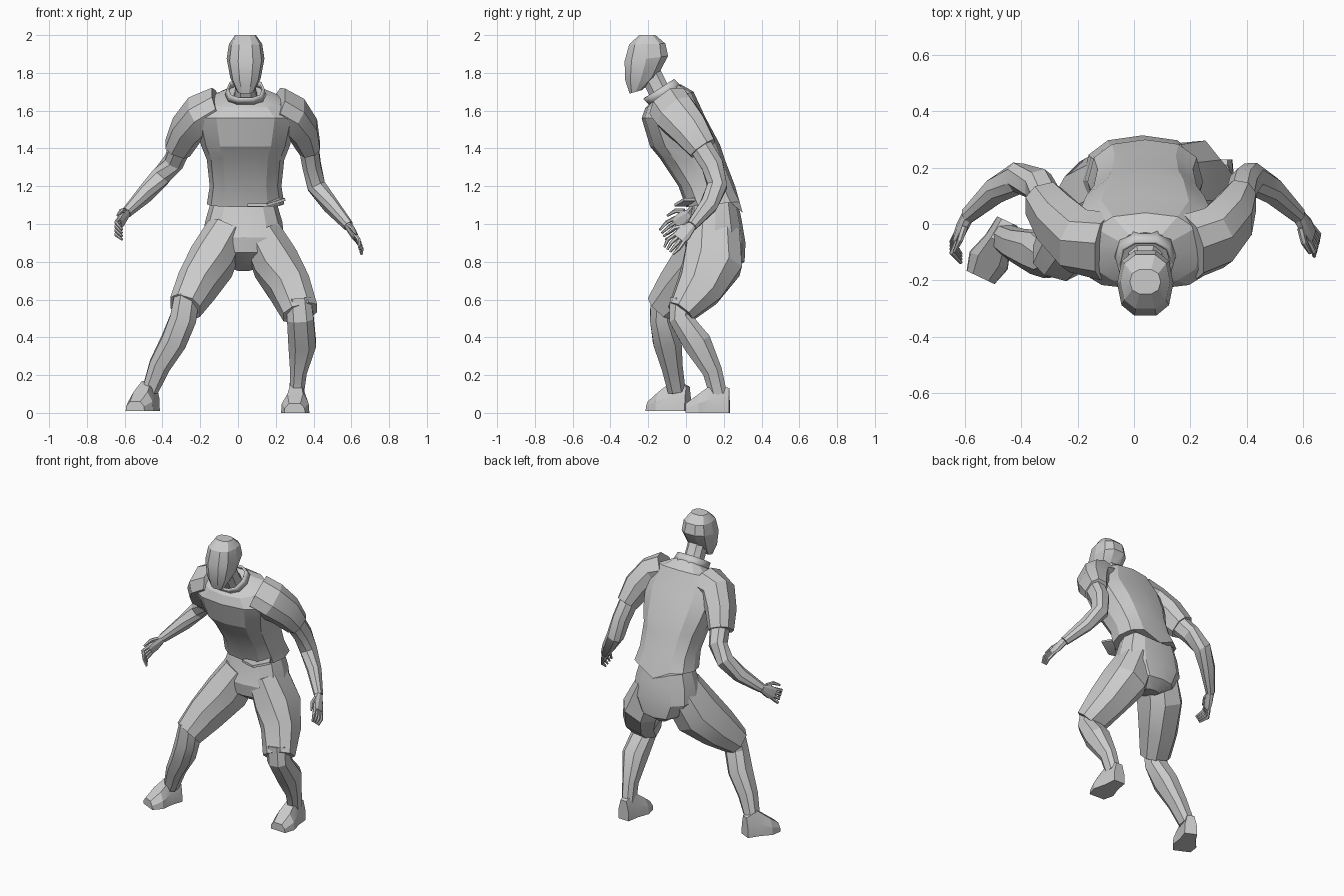
import bpy, bmesh, math
from mathutils import Vector

cube = bpy.data.objects.get("Cube")
if cube:
    bpy.data.objects.remove(cube, do_unlink=True)

grey = bpy.data.materials.new("plain_grey")
grey.use_nodes = True
grey.diffuse_color = (.6, .6, .6, 1)
grey.node_tree.nodes["Principled BSDF"].inputs["Base Color"].default_value = (.6, .6, .6, 1)

MIDDLE = .04  # the body leans slightly to its left


def loft(name, rings, caps=True, angle=22):
    """Skin a list of point rings into one object."""
    bm = bmesh.new()
    loops = [[bm.verts.new(p) for p in ring] for ring in rings]
    count = len(loops[0])
    for a, b in zip(loops, loops[1:]):
        for i in range(count):
            j = (i + 1) % count
            bm.faces.new((a[i], a[j], b[j], b[i]))
    if caps:
        bm.faces.new(loops[0])
        bm.faces.new(loops[-1])
    bmesh.ops.recalc_face_normals(bm, faces=bm.faces)
    mesh = bpy.data.meshes.new(name)
    bm.to_mesh(mesh)
    bm.free()
    mesh.materials.append(grey)
    obj = bpy.data.objects.new(name, mesh)
    bpy.context.collection.objects.link(obj)
    bpy.ops.object.select_all(action='DESELECT')
    obj.select_set(True)
    bpy.context.view_layer.objects.active = obj
    bpy.ops.object.shade_smooth_by_angle(angle=math.radians(angle))
    return obj


def oval(center, across, depth, sides, power=.8):
    """Slightly boxy oval spanned by two half-axis vectors."""
    ring = []
    for i in range(sides):
        a = math.tau * (i + .5 * (sides % 4 == 0 and sides < 10)) / sides
        c, s = math.cos(a), math.sin(a)
        c, s = (math.copysign(abs(k) ** power, k) for k in (c, s))
        ring.append(center + across * c + depth * s)
    return ring


def slab(half_width, front, back, sides=12, x=MIDDLE):
    """Oval section given by its front and back (y, z) points."""
    f, b = Vector((x, *front)), Vector((x, *back))
    return oval((f + b) / 2, Vector((half_width, 0, 0)), (b - f) / 2, sides)


def limb(name, path, sides=8, across=(1, 0, 0)):
    """Tube through (point, half width, half depth) stations."""
    pts = [Vector(p[0]) for p in path]
    rings = []
    for i, (_, w, d) in enumerate(path):
        t = (pts[min(i + 1, len(pts) - 1)] - pts[max(i - 1, 0)]).normalized()
        u = Vector(across)
        u = (u - t * u.dot(t)).normalized()
        rings.append(oval(pts[i], u * w, t.cross(u) * d, sides))
    return loft(name, rings)


def foot(name, heel, toe, lift):
    """Blunt shoe with a flat sole."""
    heel, toe = Vector((*heel, lift)), Vector((*toe, lift))
    side = (toe - heel).cross(Vector((0, 0, 1))).normalized()
    rings = []
    for t, w, h in ((0, .04, .13), (.35, .05, .16), (.7, .075, .1), (1, .055, .05)):
        profile = ((-1, 0), (1, 0), (.95, .5), (.55, 1), (-.55, 1), (-.95, .5))
        rings.append([heel.lerp(toe, t) + side * w * a + Vector((0, 0, h * b))
                      for a, b in profile])
    loft(name, rings)


def hand(side, wrist, knuckle, across, curl):
    """Flat palm, four curled fingers and a thumb."""
    w, k, u, c = (Vector(v) for v in (wrist, knuckle, across, curl))
    u.normalize()
    d = k - w
    limb(side + "_palm", [(w, .026, .022), (w + d * .6, .042, .02), (k, .04, .014)],
         across=u)
    for i in range(4):
        base = k + u * (i - 1.5) * .02
        limb(f"{side}_finger_{i + 1}",
             [(base - d * .1, .011, .011), (base + d * .4 + u * (i - 1.5) * .006, .01, .01),
              (base + d * .6 + c, .006, .006)], sides=6, across=u)
    base = w + d * .3 - u * .03
    limb(side + "_thumb", [(base, .014, .012), (base + d * .4 - u * .03, .012, .011),
                           (base + d * .9 - u * .035, .006, .006)], sides=6, across=u)


# Head and neck
loft("head", [slab(*r, sides=10) for r in (
    (.045, (-.30, 1.69), (-.23, 1.71)),
    (.08, (-.325, 1.76), (-.15, 1.78)),
    (.1, (-.33, 1.86), (-.09, 1.89)),
    (.088, (-.305, 1.95), (-.105, 1.955)),
    (.055, (-.25, 2), (-.16, 2)))])
limb("neck", [((MIDDLE, -.19, 1.8), .06, .06), ((MIDDLE, -.14, 1.7), .06, .06),
              ((MIDDLE, -.07, 1.6), .08, .07)])

# Shirt with a pointed tail at the back
shirt = [slab(*r) for r in (
    (.1, (-.19, 1.64), (-.03, 1.74)),
    (.2, (-.215, 1.615), (.04, 1.7)),
    (.27, (-.235, 1.56), (.1, 1.57)),
    (.235, (-.19, 1.41), (.18, 1.42)),
    (.205, (-.14, 1.35), (.21, 1.33)),
    (.19, (-.04, 1.2), (.26, 1.2)),
    (.205, (0, 1.09), (.3, 1.12)))]
max(shirt[-1], key=lambda p: p.y).z -= .06
loft("shirt", shirt)

# Open collar, lower at the throat
collar = loft("collar", [slab(.11, (-.2, 1.63), (-.02, 1.73), 10),
                         slab(.1, (-.23, 1.66), (-.06, 1.77), 10)], caps=False)
collar.modifiers.new("thickness", 'SOLIDIFY').thickness = .012

# Turned-up corner of the shirt front
limb("shirt_flap", [((.06, .0, 1.1), .01, .04), ((.15, -.03, 1.1), .01, .04),
                    ((.23, .02, 1.13), .01, .05)], sides=4, across=(0, 0, 1))

# Shorts
loft("shorts_seat", [slab(*r, x=.03) for r in (
    (.17, (.04, 1.12), (.27, 1.14)),
    (.205, (.015, 1), (.295, 1.02)),
    (.215, (-.01, .93), (.315, .9)),
    (.15, (.0, .85), (.31, .8)),
    (.06, (.07, .8), (.24, .75)))])
limb("left_shorts_leg", [((.12, .15, .96), .11, .14), ((.2, .14, .79), .13, .165),
                         ((.275, .07, .66), .115, .13), ((.33, -.03, .53), .1, .075)])
limb("right_shorts_leg", [((-.06, .14, .96), .11, .14), ((-.14, .08, .8), .125, .16),
                          ((-.22, -.03, .67), .11, .13), ((-.28, -.13, .56), .09, .09)])

# Lower legs and feet
limb("left_shin", [((.32, -.02, .6), .07, .07), ((.33, -.03, .5), .075, .065),
                   ((.34, .06, .37), .078, .08), ((.32, .14, .22), .047, .055),
                   ((.31, .17, .1), .04, .05)])
limb("right_shin", [((-.27, -.12, .62), .07, .07), ((-.29, -.13, .5), .075, .065),
                    ((-.34, -.1, .38), .072, .08), ((-.415, -.075, .25), .06, .06),
                    ((-.465, -.05, .12), .045, .05)])
foot("left_foot", (.31, .23), (.3, 0), 0)
foot("right_foot", (-.45, .01), (-.545, -.19), .01)

# Sleeves
limb("left_sleeve", [((.2, -.08, 1.62), .1, .12), ((.285, -.05, 1.58), .095, .12),
                     ((.345, .02, 1.5), .085, .105), ((.38, .09, 1.4), .06, .08)])
limb("right_sleeve", [((-.1, -.08, 1.62), .1, .12), ((-.2, -.06, 1.58), .1, .12),
                      ((-.27, .01, 1.5), .09, .105), ((-.32, .08, 1.4), .075, .08)])

# Bare arms
limb("left_arm", [((.37, .06, 1.44), .055, .065), ((.39, .14, 1.31), .052, .062),
                  ((.415, .165, 1.2), .052, .055), ((.49, .12, 1.1), .042, .05),
                  ((.585, .03, .99), .027, .03)])
limb("right_arm", [((-.3, .06, 1.43), .06, .065), ((-.34, .14, 1.33), .055, .06),
                   ((-.41, .165, 1.25), .055, .055), ((-.49, .12, 1.16), .045, .048),
                   ((-.59, .03, 1.06), .027, .03)])
hand("left", (.585, .03, .99), (.63, -.04, .92), (.2, .75, -.6), (-.01, -.01, -.02))
hand("right", (-.59, .03, 1.06), (-.63, -.05, 1), (0, .5, -.85), (.04, -.025, -.02))
